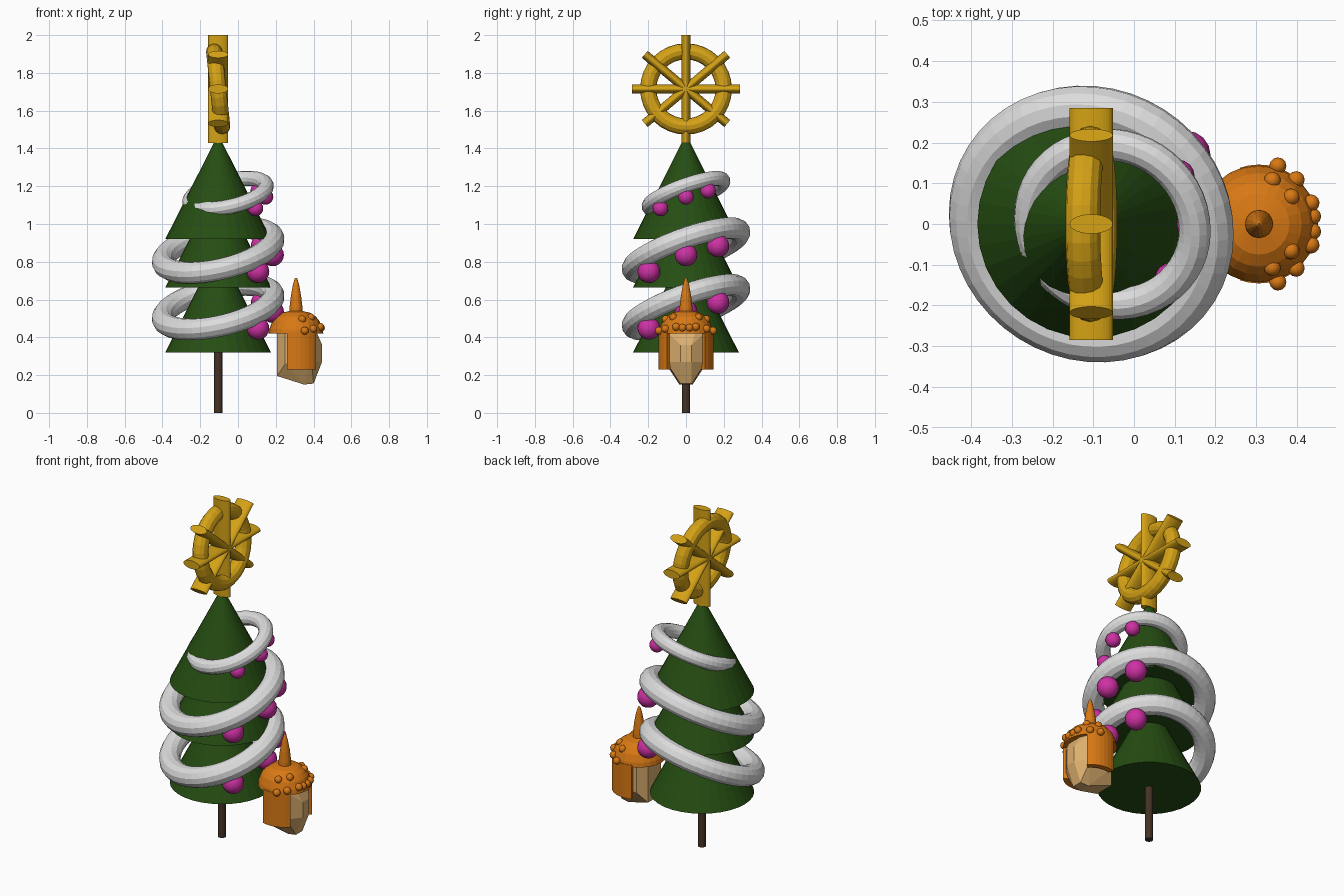
import bpy, bmesh, math
from mathutils import Vector

if "Cube" in bpy.data.objects:
    bpy.data.objects.remove(bpy.data.objects["Cube"])


def material(name, r, g, b):
    m = bpy.data.materials.new(name)
    m.diffuse_color = (r, g, b, 1)
    m.use_nodes = True
    m.node_tree.nodes["Principled BSDF"].inputs["Base Color"].default_value = m.diffuse_color
    return m


GREEN = material("pine green", .019, .076, .006)
BROWN = material("bark brown", .06, .032, .02)
WHITE = material("tinsel white", .72, .72, .72)
PINK = material("bauble magenta", .62, .03, .37)
GOLD = material("wheel gold", .66, .36, .008)
ORANGE = material("helmet orange", .69, .19, .007)
TAN = material("skin tan", .72, .43, .16)


def finish(name, mat):
    o = bpy.context.object
    o.name = name
    o.data.materials.append(mat)
    return o


def mesh_object(name, bm, mat):
    bmesh.ops.recalc_face_normals(bm, faces=bm.faces)
    me = bpy.data.meshes.new(name)
    bm.to_mesh(me)
    bm.free()
    o = bpy.data.objects.new(name, me)
    bpy.context.collection.objects.link(o)
    me.materials.append(mat)
    return o


def facing(normal):
    return Vector(normal).to_track_quat('Z', 'Y').to_euler()


def torus(name, loc, normal, major, minor, mat, segs=48):
    bpy.ops.mesh.primitive_torus_add(location=loc, rotation=facing(normal), major_radius=major,
                                     minor_radius=minor, major_segments=segs, minor_segments=12)
    return finish(name, mat)


def ball(name, loc, r, mat, u=16, v=10):
    bpy.ops.mesh.primitive_uv_sphere_add(segments=u, ring_count=v, radius=r, location=loc)
    o = finish(name, mat)
    bpy.ops.object.shade_smooth()
    return o


def lathe(name, profile, centre, segs, mat):
    """Spin a list of (radius, z) points; the ends are capped."""
    bm = bmesh.new()
    rings = [[bm.verts.new((centre[0] + r * math.cos(2 * math.pi * i / segs),
                            centre[1] + r * math.sin(2 * math.pi * i / segs), z))
              for i in range(segs)] for r, z in profile]
    for a, b in zip(rings, rings[1:]):
        for i in range(segs):
            j = (i + 1) % segs
            bm.faces.new((a[i], a[j], b[j], b[i]))
    bm.faces.new(rings[0])
    bm.faces.new(rings[-1])
    return mesh_object(name, bm, mat)


TX = -.105  # tree axis

# Trunk and three equal cone tiers
bpy.ops.mesh.primitive_cylinder_add(vertices=32, radius=.022, depth=.4, location=(TX, 0, .2))
finish("trunk", BROWN)
for i, z in enumerate((.32, .665, .92)):
    bpy.ops.mesh.primitive_cone_add(vertices=32, radius1=.28, depth=.555, location=(TX, 0, z + .2775))
    finish(f"tree_tier_{i + 1}", GREEN)

# Tilted garland rings, each with three baubles hanging below on the right side
SX, SY = .23, .36
for i, (cx, cz, s) in enumerate(((TX, .56, 1), (TX, .86, 1), (-.053, 1.16, .69))):
    torus(f"garland_{i + 1}", (cx, 0, cz), (-SX, -SY, 1), .3 * s, .058 * s, WHITE)
    for j, a in enumerate((-43, 0, 36)):
        dx = .288 * s * math.cos(math.radians(a))
        dy = .288 * s * math.sin(math.radians(a))
        ball(f"bauble_{i + 1}_{j + 1}", (cx + dx, dy, cz + SX * dx + SY * dy - .09 * s),
             .06 * s, PINK)

# Ship's wheel on top: slightly tilted rim and four full-width flattened spokes
WZ = 1.715
t = math.radians(6)
torus("wheel_rim", (TX, 0, WZ), (math.cos(t), 0, math.sin(t)), .2, .043, GOLD, 32)
for i, a in enumerate((0, 90, 50, -50)):
    bpy.ops.mesh.primitive_cylinder_add(vertices=32, radius=.024, depth=.57, location=(TX, 0, WZ),
                                        rotation=(math.radians(a), 0, 0))
    finish(f"wheel_spoke_{i + 1}", GOLD).scale.x = .053 / .024

# Faceted head facing +x: hull of one mirrored half
HX = .307
half = [(.35, .035, .15), (.40, .03, .155), (.445, .03, .27), (.445, .03, .36), (.415, .05, .43),
        (.39, .105, .27), (.39, .105, .43), (.29, .06, .195), (.25, .107, .26), (.25, .107, .43),
        (.207, .06, .195), (.207, .06, .43)]
bm = bmesh.new()
for x, y, z in half:
    for side in (1, -1):
        bm.verts.new((x, y * side, z))
bmesh.ops.convex_hull(bm, input=bm.verts)
bmesh.ops.dissolve_limit(bm, angle_limit=.02, verts=bm.verts, edges=bm.edges)
mesh_object("head", bm, TAN)

# Helmet dome and spike
lathe("helmet_dome", [(.145, .42), (.141, .445), (.125, .485), (.105, .51), (.075, .53), (.03, .54)],
      (HX, 0), 24, ORANGE)
lathe("helmet_spike", [(.035, .52), (.034, .56), (.027, .62), (.016, .68), (.007, .71), (.002, .715)],
      (HX, 0), 16, ORANGE)

# Curved cheek plates on both sides
for name, side in (("cheek_plate_left", 1), ("cheek_plate_right", -1)):
    bm = bmesh.new()
    loops = []
    for k in range(8):
        a = math.radians(43 + 66 * k / 7)
        loops.append([bm.verts.new((HX + r * math.cos(a), side * r * math.sin(a), z))
                      for r, z in ((.146, .23), (.146, .43), (.115, .43), (.115, .23))])
    for p, q in zip(loops, loops[1:]):
        for k in range(4):
            n = (k + 1) % 4
            bm.faces.new((p[k], p[n], q[n], q[k]))
    bm.faces.new(loops[0])
    bm.faces.new(loops[-1])
    mesh_object(name, bm, ORANGE)

# Studs around the brow, mirrored: (angle, radius, height)
for i, (a, r, z) in enumerate(((40, .103, .505), (73, .112, .495), (8, .133, .45),
                               (22, .138, .455), (50, .142, .445), (72, .15, .435))):
    for side, tag in ((1, "left"), (-1, "right")):
        b = math.radians(a) * side
        ball(f"helmet_stud_{i + 1}_{tag}", (HX + r * math.cos(b), r * math.sin(b), z),
             .021, ORANGE, 12, 8)
